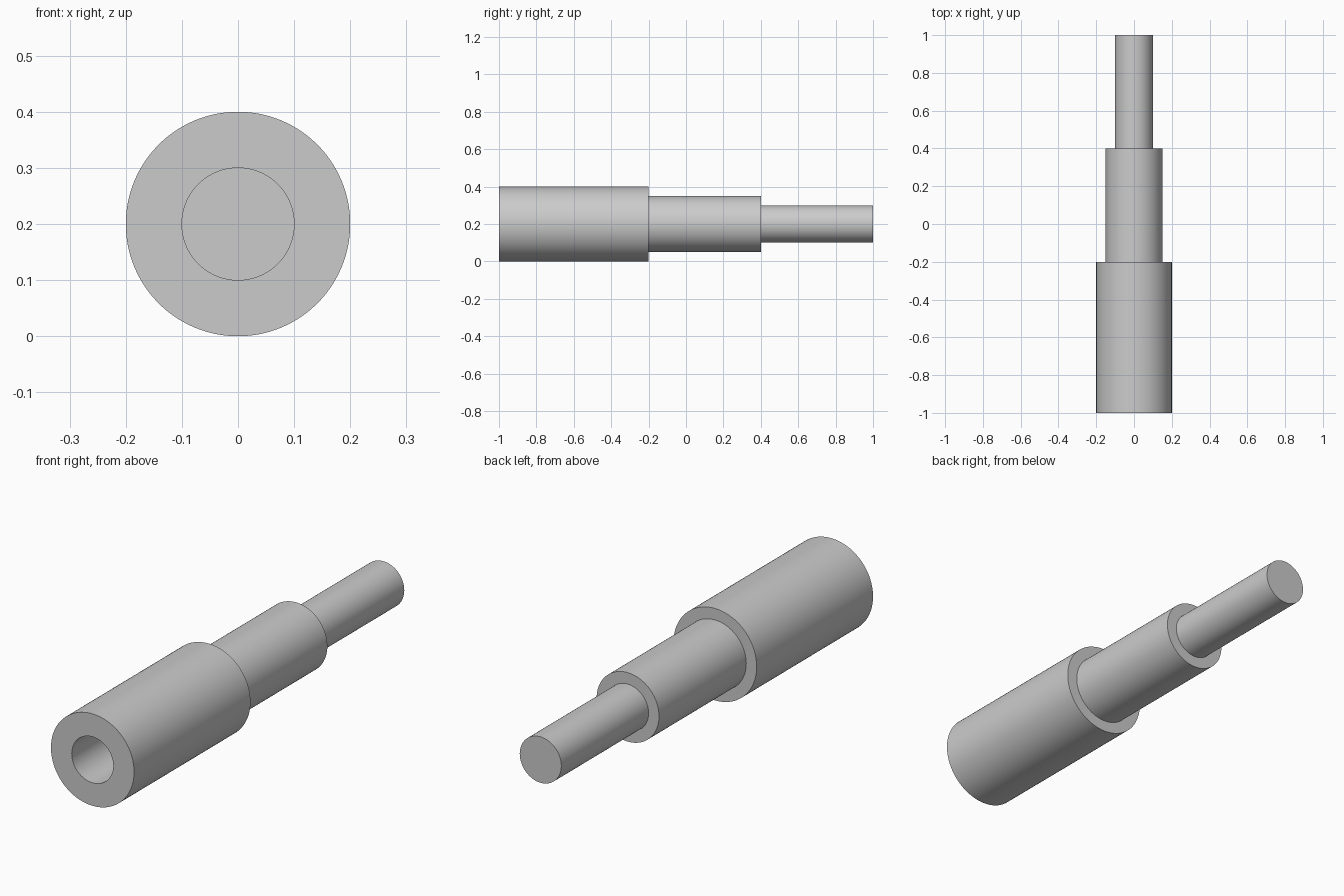
import bpy
import bmesh
from math import radians
from mathutils import Matrix, Vector

cube = bpy.data.objects.get("Cube")
if cube:
    bpy.data.objects.remove(cube, do_unlink=True)

AXIS_HEIGHT = 0.2
SEGMENTS = 128

# Plain grey metal
grey = bpy.data.materials.new("grey_metal")
grey.use_nodes = True
colour = (0.6, 0.6, 0.6, 1)
grey.diffuse_color = colour
grey.node_tree.nodes["Principled BSDF"].inputs["Base Color"].default_value = colour


def lathe(name, profile):
    """Turn a (radius, y) profile around the lengthwise axis."""
    bm = bmesh.new()
    verts = [bm.verts.new((r, y, 0)) for r, y in profile]
    edges = [bm.edges.new(pair) for pair in zip(verts, verts[1:])]
    bmesh.ops.spin(bm, geom=verts + edges, cent=(0, 0, 0), axis=(0, 1, 0),
                   angle=radians(360), steps=SEGMENTS, use_duplicate=False)
    bmesh.ops.remove_doubles(bm, verts=bm.verts, dist=0.0001)
    bmesh.ops.recalc_face_normals(bm, faces=bm.faces)
    bmesh.ops.transform(bm, matrix=Matrix.Translation(Vector((0, 0, AXIS_HEIGHT))),
                        verts=bm.verts)
    mesh = bpy.data.meshes.new(name)
    bm.to_mesh(mesh)
    bm.free()
    mesh.materials.append(grey)
    obj = bpy.data.objects.new(name, mesh)
    bpy.context.collection.objects.link(obj)
    bpy.ops.object.select_all(action="DESELECT")
    obj.select_set(True)
    bpy.context.view_layer.objects.active = obj
    bpy.ops.object.shade_smooth_by_angle(angle=radians(30))
    return obj


# Blind bore, wide sleeve, middle collar and end pin in one turned piece
lathe("stepped_shaft", [
    (0, -0.4), (0.1, -0.4), (0.1, -1),      # bore
    (0.2, -1), (0.2, -0.2),                 # sleeve
    (0.15, -0.2), (0.15, 0.4),              # collar
    (0.1, 0.4), (0.1, 1), (0, 1),           # pin
])
